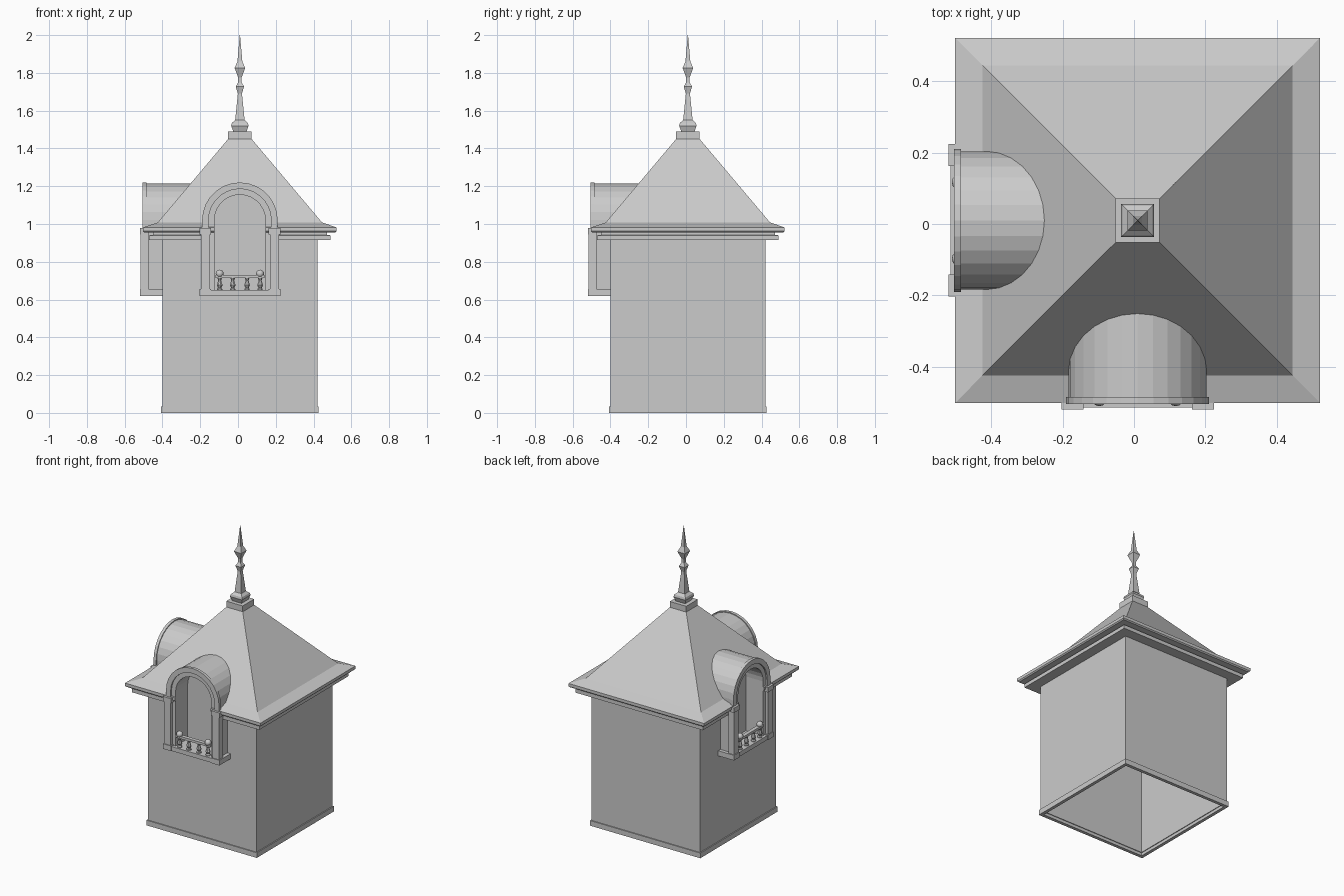
import bpy, bmesh, math
from mathutils import Matrix, Vector

cube = bpy.data.objects.get("Cube")
if cube:
    bpy.data.objects.remove(cube, do_unlink=True)

stone = bpy.data.materials.new("pale grey stone")
stone.use_nodes = True
GREY = (0.6, 0.6, 0.6, 1)
stone.diffuse_color = GREY
stone.node_tree.nodes["Principled BSDF"].inputs["Base Color"].default_value = GREY

CENTRE = Matrix.Translation((0.01, 0.01, 0))


def make(name, bm, matrix=CENTRE):
    bmesh.ops.recalc_face_normals(bm, faces=bm.faces)
    mesh = bpy.data.meshes.new(name)
    bm.transform(matrix)
    bm.to_mesh(mesh)
    bm.free()
    mesh.materials.append(stone)
    obj = bpy.data.objects.new(name, mesh)
    bpy.context.collection.objects.link(obj)
    return obj


def loft(rings, closed):
    """Skin equal rings of points; closed joins the last to the first."""
    bm = bmesh.new()
    loops = [[bm.verts.new(p) for p in ring] for ring in rings]
    n = len(loops[0])
    pairs = list(zip(loops, loops[1:]))
    if closed:
        pairs.append((loops[-1], loops[0]))
    else:
        bm.faces.new(loops[0])
        bm.faces.new(loops[-1])
    for a, b in pairs:
        for i in range(n):
            j = (i + 1) % n
            bm.faces.new((a[i], a[j], b[j], b[i]))
    return bm


def turned(profile, sides=4, closed=False, x=0, y=0):
    """Rings of (half width, z); four sides give an axis-aligned square."""
    rings = []
    for r, z in profile:
        k = r / math.cos(math.pi / sides)
        angles = [math.tau * (i + 0.5) / sides for i in range(sides)]
        rings.append([(x + k * math.cos(a), y + k * math.sin(a), z) for a in angles])
    return loft(rings, closed)


def box(x0, x1, y0, y1, z0, z1):
    return loft([[(x0, y0, z), (x1, y0, z), (x1, y1, z), (x0, y1, z)]
                 for z in (z0, z1)], False)


SPRING = 1.02


def arch(r, foot, steps=14):
    arc = [(-r * math.cos(math.pi * i / steps), SPRING + r * math.sin(math.pi * i / steps))
           for i in range(steps + 1)]
    return [(-r, foot)] + arc + [(r, foot)]


def arch_solid(r, foot, y0, y1):
    return loft([[(x, y, z) for x, z in arch(r, foot)] for y in (y0, y1)], False)


def arch_band(r_out, r_in, foot, y0, y1):
    return loft([[(a[0], y0, a[1]), (b[0], y0, b[1]), (b[0], y1, b[1]), (a[0], y1, a[1])]
                 for a, b in zip(arch(r_out, foot), arch(r_in, foot))], False)


def cut(obj, cutter):
    mod = obj.modifiers.new("niche", 'BOOLEAN')
    mod.operation = 'DIFFERENCE'
    mod.solver = 'EXACT'
    mod.object = cutter
    bpy.context.view_layer.update()
    deps = bpy.context.evaluated_depsgraph_get()
    mesh = bpy.data.meshes.new_from_object(obj.evaluated_get(deps))
    obj.modifiers.clear()
    obj.data = mesh


# Hollow tower walls and plinth, open underneath
walls = make("walls", turned([(.41, .02), (.41, .93), (.39, .93), (.39, .02)], closed=True))
make("plinth", turned([(.417, 0), (.417, .035), (.395, .035), (.395, 0)], closed=True))

# Roof shell with stepped eaves
roof = make("roof", turned([
    (.385, .915), (.48, .915), (.48, .94), (.46, .943), (.46, .955), (.505, .955),
    (.512, .962), (.512, .982), (.435, 1.008), (.058, 1.455), (.02, 1.455),
    (.02, 1.44), (.385, .99)], closed=True))
make("roof_cap", turned([(.062, 1.45), (.062, 1.49)]))

# Square spire
make("finial", turned([
    (.035, 1.49), (.046, 1.52), (.042, 1.535), (.025, 1.55), (.011, 1.69),
    (.022, 1.728), (.009, 1.75), (.009, 1.775), (.028, 1.826), (.013, 1.86),
    (.0008, 2.0)]))


def dormer(side, turn):
    m = CENTRE @ Matrix.Rotation(turn, 4, 'Z')

    def add(part, bm):
        return make(side + "_" + part, bm, m)

    # Body and barrel roof, hollowed by an arched niche
    cheeks = add("dormer_body", box(-.19, .19, -.485, -.36, .63, .965))
    barrel = add("dormer_barrel", arch_solid(.194, .93, -.502, -.23))
    cutter = add("niche_cutter", arch_solid(.135, .65, -.6, -.375))
    cutter.hide_render = True
    for obj in (cheeks, barrel, walls, roof):
        cut(obj, cutter)
    bpy.data.objects.remove(cutter, do_unlink=True)

    # Arched mouldings and sill
    add("outer_moulding", arch_band(.2, .166, .96, -.515, -.495))
    add("inner_moulding", arch_band(.17, .135, .64, -.505, -.47))
    add("sill", box(-.19, .19, -.525, -.40, .62, .65))

    # Side posts with bases and capitals
    for s, label in ((-1, "right"), (1, "left")):
        x = s * .183
        add(label + "_post", box(x - .024, x + .024, -.525, -.483, .64, .96))
        add(label + "_post_base", box(x - .031, x + .031, -.53, -.41, .62, .655))
        add(label + "_capital", box(x - .031, x + .031, -.53, -.483, .945, .978))

    # Balustrade
    y = -.5
    add("rail", box(-.13, .13, y - .013, y + .013, .714, .73))
    for i, x in enumerate((-.107, -.038, .038, .107)):
        add("baluster_%d" % (i + 1), turned(
            [(.014, .648), (.014, .656), (.009, .662), (.015, .676), (.008, .702),
             (.013, .716)], sides=8, x=x, y=y))
    for s, label in ((-1, "right"), (1, "left")):
        ball = bmesh.new()
        bmesh.ops.create_uvsphere(ball, u_segments=12, v_segments=8, radius=.021)
        bmesh.ops.translate(ball, verts=ball.verts, vec=Vector((s * .107, y, .737)))
        for f in ball.faces:
            f.smooth = True
        add(label + "_rail_ball", ball)


dormer("front", 0)
dormer("side", -math.pi / 2)
